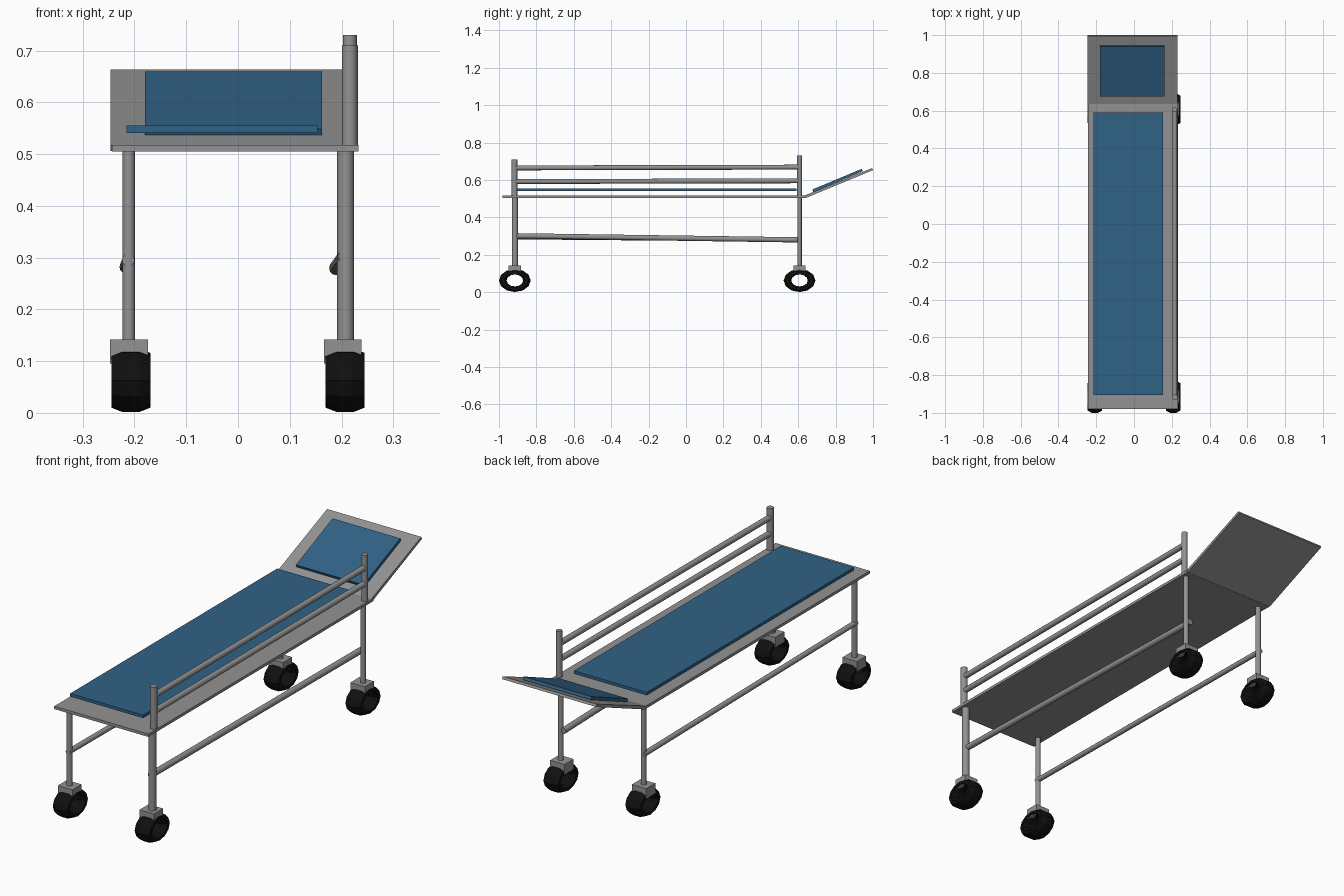
import bpy, bmesh, math
from mathutils import Vector

if "Cube" in bpy.data.objects:
    bpy.data.objects.remove(bpy.data.objects["Cube"])


def material(name, rgb):
    m = bpy.data.materials.new(name)
    m.diffuse_color = (*rgb, 1)
    m.use_nodes = True
    m.node_tree.nodes["Principled BSDF"].inputs["Base Color"].default_value = m.diffuse_color
    return m


STEEL = material("steel grey", (0.29, 0.29, 0.29))
BLUE = material("vinyl blue", (0.03, 0.122, 0.24))
BLACK = material("rubber black", (0.005, 0.005, 0.005))


def finish(bm, name, mat):
    bmesh.ops.recalc_face_normals(bm, faces=bm.faces)
    me = bpy.data.meshes.new(name)
    bm.to_mesh(me)
    bm.free()
    me.materials.append(mat)
    ob = bpy.data.objects.new(name, me)
    bpy.context.collection.objects.link(ob)
    return ob


def slab(name, mat, x0, x1, profile):
    """Extrude a side profile of (y, z) points from x0 to x1."""
    bm = bmesh.new()
    face = bm.faces.new([bm.verts.new((x0, y, z)) for y, z in profile])
    ext = bmesh.ops.extrude_face_region(bm, geom=[face])
    verts = [g for g in ext["geom"] if isinstance(g, bmesh.types.BMVert)]
    bmesh.ops.translate(bm, verts=verts, vec=(x1 - x0, 0, 0))
    return finish(bm, name, mat)


def box(name, mat, x0, x1, y0, y1, z0, z1):
    return slab(name, mat, x0, x1, [(y0, z0), (y1, z0), (y1, z1), (y0, z1)])


def tube(name, a, b, r):
    a, b = Vector(a), Vector(b)
    bm = bmesh.new()
    bmesh.ops.create_cone(bm, cap_ends=True, segments=12, radius1=r, radius2=r,
                          depth=(b - a).length)
    rot = (b - a).to_track_quat('Z', 'Y').to_matrix()
    bmesh.ops.rotate(bm, verts=bm.verts, matrix=rot)
    bmesh.ops.translate(bm, verts=bm.verts, vec=(a + b) / 2)
    ob = finish(bm, name, STEEL)
    for p in ob.data.polygons:
        p.use_smooth = len(p.vertices) == 4
    for e in ob.data.edges:
        d = (ob.data.vertices[e.vertices[0]].co - ob.data.vertices[e.vertices[1]].co).length
        e.use_edge_sharp = d < r  # rim edges stay crisp
    return ob


def tyre(name, x, y, z, n=12, k=8):
    """Low-poly open ring, stretched along the bed."""
    bm = bmesh.new()
    rings = []
    for i in range(n):
        t = 2 * math.pi * i / n
        ring = []
        for j in range(k):
            p = 2 * math.pi * (j + 0.5) / k
            c = 0.76 + 0.26 * math.cos(p)
            ring.append(bm.verts.new((x + 0.041 * math.sin(p),
                                      y + 0.085 * c * math.cos(t),
                                      z + 0.0615 * c * math.sin(t))))
        rings.append(ring)
    for i in range(n):
        a, b = rings[i], rings[(i + 1) % n]
        for j in range(k):
            bm.faces.new((a[j], a[(j + 1) % k], b[(j + 1) % k], b[j]))
    return finish(bm, name, BLACK)


# Bed deck and raised head section
box("bed_deck", STEEL, -0.243, 0.233, -0.98, 0.645, 0.505, 0.518)
slab("head_section", STEEL, -0.246, 0.23,
     [(0.635, 0.518), (0.645, 0.506), (1.0, 0.653), (0.995, 0.664)])

# Mattress and head pad
box("mattress", BLUE, -0.215, 0.154, -0.905, 0.59, 0.541, 0.555)
slab("head_pad", BLUE, -0.18, 0.162,
     [(0.675, 0.549), (0.681, 0.536), (0.945, 0.647), (0.94, 0.66)])

# Legs, caster brackets and tyres
FRONT, BACK = -0.915, 0.607
for end, y in (("front", FRONT), ("back", BACK)):
    for side, s in (("left", -1), ("right", 1)):
        r = 0.0165 if (end, side) == ("front", "right") else 0.012
        x = s * 0.208 if s > 0 else -0.211
        tube(f"{end}_{side}_leg", (x, y, 0.12), (x, y, 0.51), r)
        bx = -0.211 if s < 0 else 0.202
        box(f"{end}_{side}_caster_bracket", STEEL, bx - 0.036, bx + 0.037,
            y - 0.033, y + 0.033, 0.095, 0.142)
        tyre(f"{end}_{side}_tyre", s * 0.207, y, 0.063)

# Slightly sloping lower side bars
tube("left_lower_bar", (-0.212, -0.925, 0.295), (-0.217, 0.615, 0.282), 0.012)
tube("right_lower_bar", (0.206, -0.925, 0.302), (0.19, 0.615, 0.28), 0.014)

# Guard rail on the right side only
tube("front_rail_post", (0.216, -0.917, 0.51), (0.216, -0.917, 0.71), 0.0155)
tube("back_rail_post", (0.216, 0.607, 0.51), (0.216, 0.607, 0.73), 0.0135)
for name, z in (("lower", 0.592), ("upper", 0.665)):
    tube(f"{name}_guard_rail", (0.216, -0.917, z), (0.216, 0.607, z + 0.004), 0.013)
